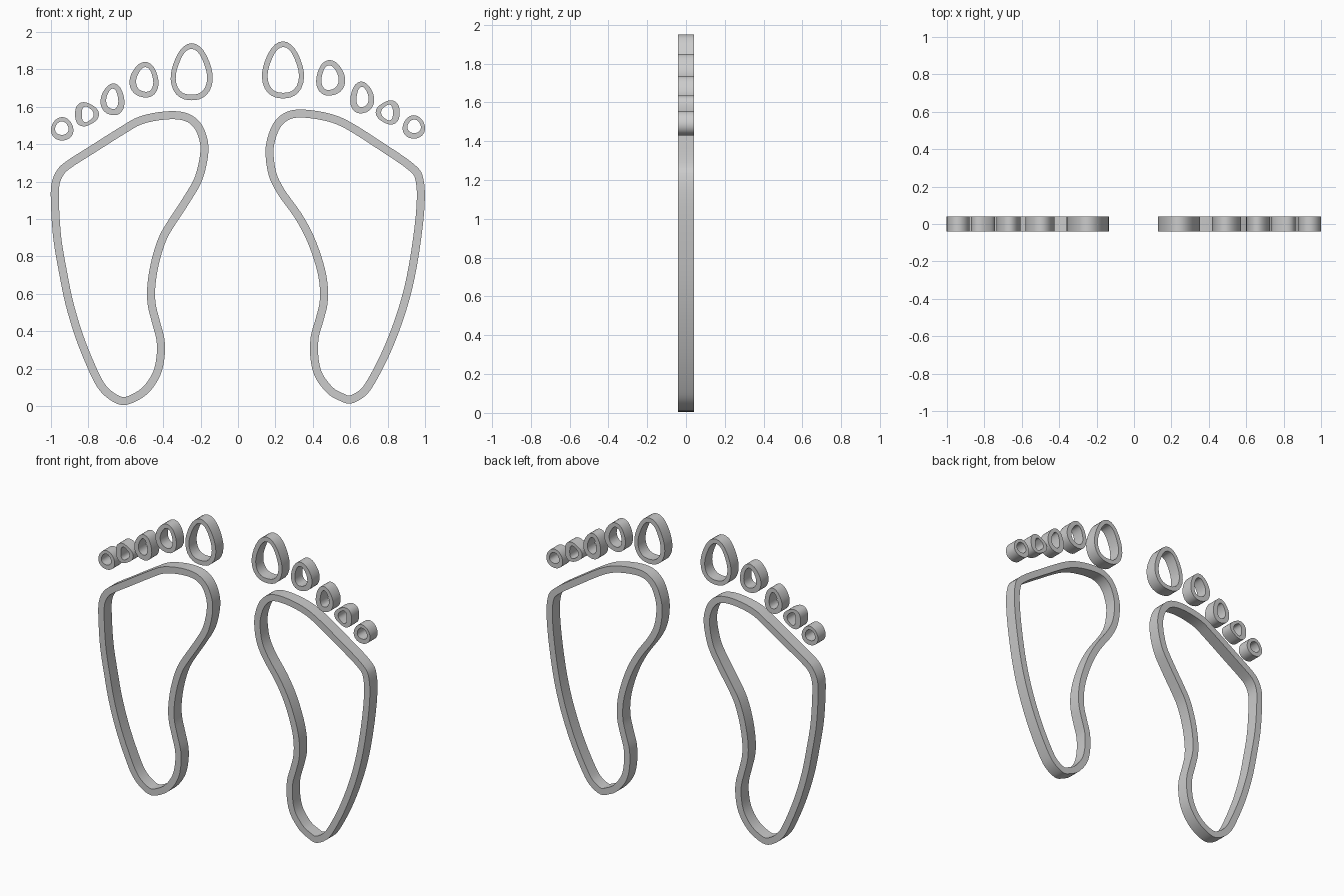
import bpy, bmesh
from math import cos, sin, tau, radians
from mathutils import Vector

if "Cube" in bpy.data.objects:
    bpy.data.objects.remove(bpy.data.objects["Cube"])

DEPTH = 0.04   # half thickness in y
WALL = 0.043   # width of the sole band


def ring(name, outer, inner, side):
    """Flat band between two matching closed outlines, extruded in y."""
    bm = bmesh.new()
    loops = [[bm.verts.new((side * p[0], y, p[1])) for p in pts]
             for pts, y in ((outer, -DEPTH), (outer, DEPTH), (inner, DEPTH), (inner, -DEPTH))]
    n = len(outer)
    for k in range(4):
        a, b = loops[k], loops[(k + 1) % 4]
        for i in range(n):
            j = (i + 1) % n
            bm.faces.new((a[i], a[j], b[j], b[i]))
    bmesh.ops.recalc_face_normals(bm, faces=bm.faces)
    mesh = bpy.data.meshes.new(name)
    bm.to_mesh(mesh)
    bm.free()
    obj = bpy.data.objects.new(name, mesh)
    bpy.context.collection.objects.link(obj)
    bpy.ops.object.select_all(action='DESELECT')
    obj.select_set(True)
    bpy.context.view_layer.objects.active = obj
    bpy.ops.object.shade_smooth_by_angle(angle=radians(30))


def spline(points, steps=4):
    """Closed smooth curve through the points."""
    p = [Vector(q) for q in points]
    n, out = len(p), []
    for i in range(n):
        a, b, c, d = p[i - 1], p[i], p[(i + 1) % n], p[(i + 2) % n]
        for s in range(steps):
            t = s / steps
            out.append(0.5 * (2 * b + (c - a) * t + (2 * a - 5 * b + 4 * c - d) * t * t
                              + (3 * b - a - 3 * c + d) * t ** 3))
    return out


def inset(pts, w):
    """Move a counter-clockwise or clockwise outline inward by w."""
    n = len(pts)
    area = sum(pts[i - 1].cross(pts[i]) for i in range(n))
    sign = 1 if area > 0 else -1
    out = []
    for i in range(n):
        t = (pts[(i + 1) % n] - pts[i - 1]).normalized()
        out.append(pts[i] + Vector((-t.y, t.x)) * w * sign)
    return out


def egg(x0, x1, z0, z1, k, phase, n=32):
    """Rounded egg or triangle fitted to a box; the tip points along phase."""
    raw = []
    for i in range(n):
        t = tau * i / n
        r = 1 + k * cos(3 * (t - radians(phase)))
        raw.append((r * cos(t), r * sin(t)))
    xs, zs = [p[0] for p in raw], [p[1] for p in raw]
    return [(x0 + (x - min(xs)) / (max(xs) - min(xs)) * (x1 - x0),
             z0 + (z - min(zs)) / (max(zs) - min(zs)) * (z1 - z0)) for x, z in raw]


# Sole outlines (distance from centre line, height)
left_sole = [
    (.393, 1.575), (.286, 1.57), (.217, 1.532), (.174, 1.463), (.158, 1.361), (.19, 1.211),
    (.259, 1.088), (.329, .981), (.382, .89), (.42, .773), (.441, .65), (.441, .553),
    (.42, .463), (.393, .356), (.393, .259), (.414, .168), (.463, .088), (.527, .035),
    (.612, .005), (.687, .035), (.751, .099), (.805, .206), (.869, .366), (.922, .543),
    (.955, .703), (.987, .89), (1.0, 1.078), (.997, 1.19), (.965, 1.265), (.912, 1.313),
    (.794, 1.388), (.634, 1.489), (.527, 1.548)]
right_sole = [
    (.356, 1.585), (.265, 1.575), (.2, 1.527), (.163, 1.452), (.147, 1.361), (.163, 1.238),
    (.211, 1.136), (.302, 1.008), (.366, .89), (.414, .757), (.436, .65), (.436, .553),
    (.414, .463), (.388, .366), (.388, .249), (.414, .152), (.479, .067), (.543, .029),
    (.602, .013), (.676, .051), (.73, .12), (.81, .275), (.88, .452), (.933, .634),
    (.971, .837), (.997, 1.062), (.992, 1.211), (.944, 1.291), (.757, 1.42),
    (.596, 1.521), (.489, 1.564)]

# Toes: outer box, hole box, pointedness, tip direction
toes = [
    ("big_toe", (.135, .36, 1.635, 1.94), (.165, .333, 1.665, 1.91), .06, 90),
    ("second_toe", (.425, .58, 1.65, 1.84), (.453, .545, 1.68, 1.812), .05, 100),
    ("third_toe", (.607, .735, 1.555, 1.725), (.64, .705, 1.588, 1.697), .05, 100),
    ("fourth_toe", (.743, .871, 1.495, 1.625), (.772, .835, 1.517, 1.602), .08, 180),
    ("little_toe", (.88, 1.0, 1.42, 1.545), (.906, .978, 1.45, 1.522), .03, 90)]

# Build both feet; the right toes sit slightly higher and closer in
for label, side, sole, dx, dz in (("left", -1, left_sole, 0, 0),
                                  ("right", 1, right_sole, -.007, .01)):
    outline = spline(sole)
    ring(label + "_sole", outline, inset(outline, WALL), side)
    for name, box, hole, k, phase in toes:
        shapes = []
        for (x0, x1, z0, z1), kk in ((box, k), (hole, k * 1.3)):
            shift = 0 if name == "little_toe" else dx
            shapes.append(egg(x0 + shift, x1 + shift, z0 + dz, z1 + dz, kk, phase))
        ring(label + "_" + name, shapes[0], shapes[1], side)
